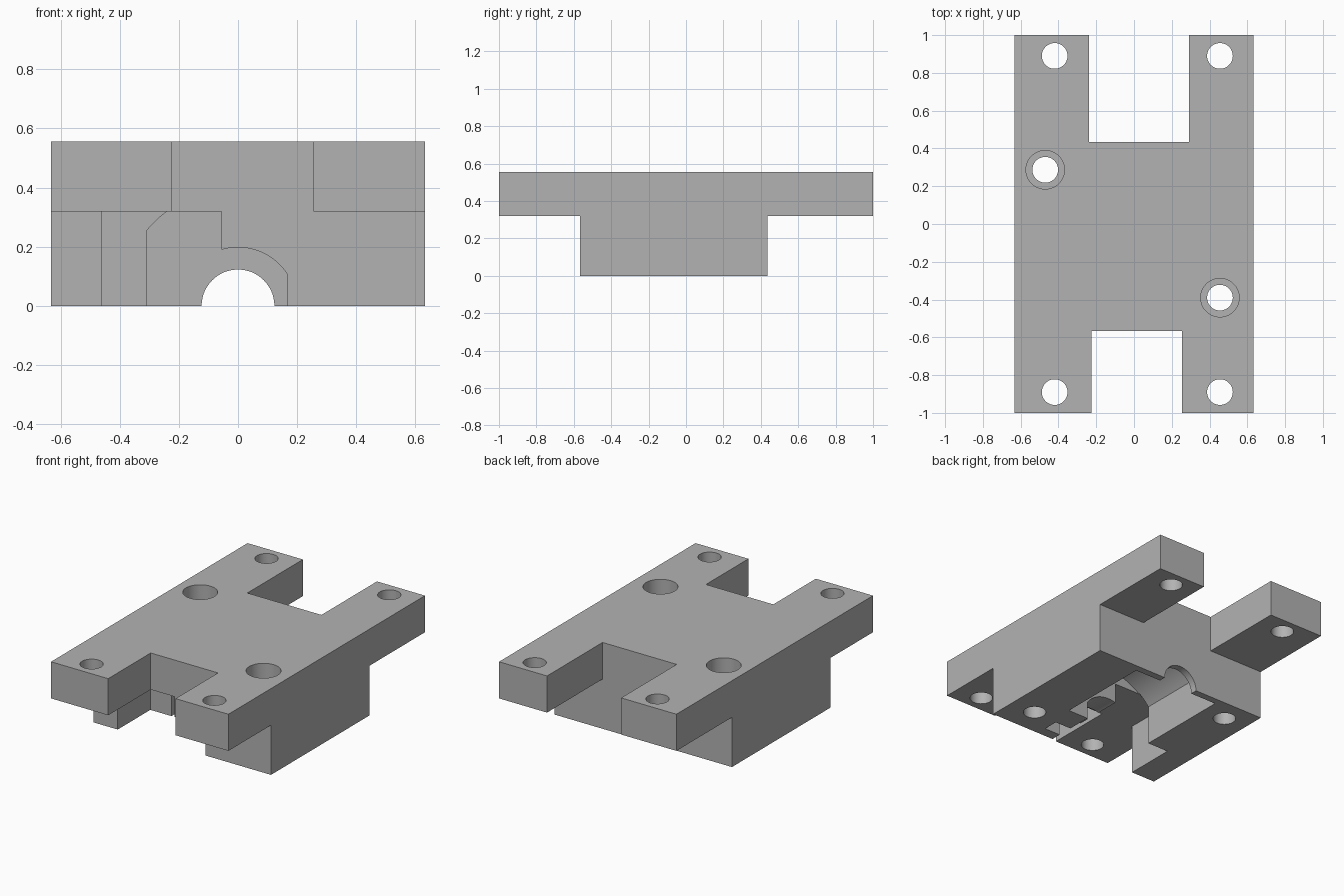
import bpy, bmesh, math
from mathutils import Matrix, Vector

if "Cube" in bpy.data.objects:
    bpy.data.objects.remove(bpy.data.objects["Cube"], do_unlink=True)

HX, HEIGHT, SHELF = 0.632, 0.556, 0.32      # half width, full height, arm underside
FRONT, BACK = -0.567, 0.435                 # ends of the lower body

grey = bpy.data.materials.new("machined_grey")
grey.use_nodes = True
grey.diffuse_color = (0.45, 0.45, 0.45, 1)
grey.node_tree.nodes["Principled BSDF"].inputs["Base Color"].default_value = grey.diffuse_color


def make_object(name, bm):
    bmesh.ops.recalc_face_normals(bm, faces=bm.faces)
    mesh = bpy.data.meshes.new(name)
    bm.to_mesh(mesh)
    bm.free()
    mesh.materials.append(grey)
    obj = bpy.data.objects.new(name, mesh)
    bpy.context.collection.objects.link(obj)
    return obj


def box(name, x, y, z):
    bm = bmesh.new()
    bmesh.ops.create_cube(bm, size=1)
    for v in bm.verts:
        v.co = Vector([(a + b) / 2 + c * (b - a) for (a, b), c in zip((x, y, z), v.co)])
    return make_object(name, bm)


def drill(name, x, y, radius, z0):
    bm = bmesh.new()
    top = HEIGHT + 0.1
    bmesh.ops.create_cone(bm, cap_ends=True, segments=48, radius1=radius, radius2=radius,
                          depth=top - z0, matrix=Matrix.Translation((x, y, (top + z0) / 2)))
    return make_object(name, bm)


def channel(name, radius, half_width, y0, y1):
    """Round-topped channel along y, with flat sides at the half width."""
    limit = math.acos(min(1, half_width / radius))
    steps = 40
    outline = [(half_width, -0.1)]
    for i in range(steps + 1):
        a = limit + (math.pi - 2 * limit) * i / steps
        outline.append((radius * math.cos(a), radius * math.sin(a)))
    outline.append((-half_width, -0.1))
    bm = bmesh.new()
    face = bm.faces.new([bm.verts.new((x, y0, z)) for x, z in outline])
    moved = bmesh.ops.extrude_face_region(bm, geom=[face])["geom"]
    bmesh.ops.translate(bm, vec=(0, y1 - y0, 0),
                        verts=[g for g in moved if isinstance(g, bmesh.types.BMVert)])
    return make_object(name, bm)


block = box("mounting_block", (-HX, HX), (-1, 1), (0, HEIGHT))
tall = (-0.2, HEIGHT + 0.2)
wide = (-1, 1)

cutters = [
    # Space below the four arms, and the notches between them
    box("front_under_cut", wide, (-1.2, FRONT), (-0.2, SHELF)),
    box("back_under_cut", wide, (BACK, 1.2), (-0.2, SHELF)),
    box("front_notch", (-0.225, 0.255), (-1.2, FRONT), tall),
    box("back_notch", (-0.238, 0.29), (BACK, 1.2), tall),
    # Underside cavity: body, shaft outlet, end boss, collar and side pocket
    channel("body_cavity", 0.4, 0.31, -0.24, 0.39),
    channel("shaft_outlet", 0.123, 0.123, 0.3, 0.6),
    channel("end_channel", 0.198, 0.165, -0.7, -0.2),
    channel("collar_recess", 0.28, 0.28, -0.5, -0.4),
    box("side_pocket", (-0.46, -0.055), (-0.7, -0.235), (-0.2, SHELF)),
]

# Arm holes
for x in (-0.42, 0.455):
    for y in (-0.89, 0.89):
        cutters.append(drill("arm_hole", x, y, 0.068, -0.2))

# Counterbored holes through the body
for x, y in ((-0.47, 0.287), (0.455, -0.39)):
    cutters.append(drill("bolt_hole", x, y, 0.068, -0.2))
    cutters.append(drill("bolt_head_recess", x, y, 0.102, HEIGHT - 0.14))

bpy.ops.object.select_all(action='DESELECT')
bpy.context.view_layer.objects.active = block
block.select_set(True)
for cutter in cutters:
    cutter.hide_render = True
    mod = block.modifiers.new(cutter.name, 'BOOLEAN')
    mod.operation = 'DIFFERENCE'
    mod.solver = 'EXACT'
    mod.object = cutter
    bpy.ops.object.modifier_apply(modifier=mod.name)
    bpy.data.objects.remove(cutter, do_unlink=True)

bpy.ops.object.shade_smooth_by_angle(angle=math.radians(30))
